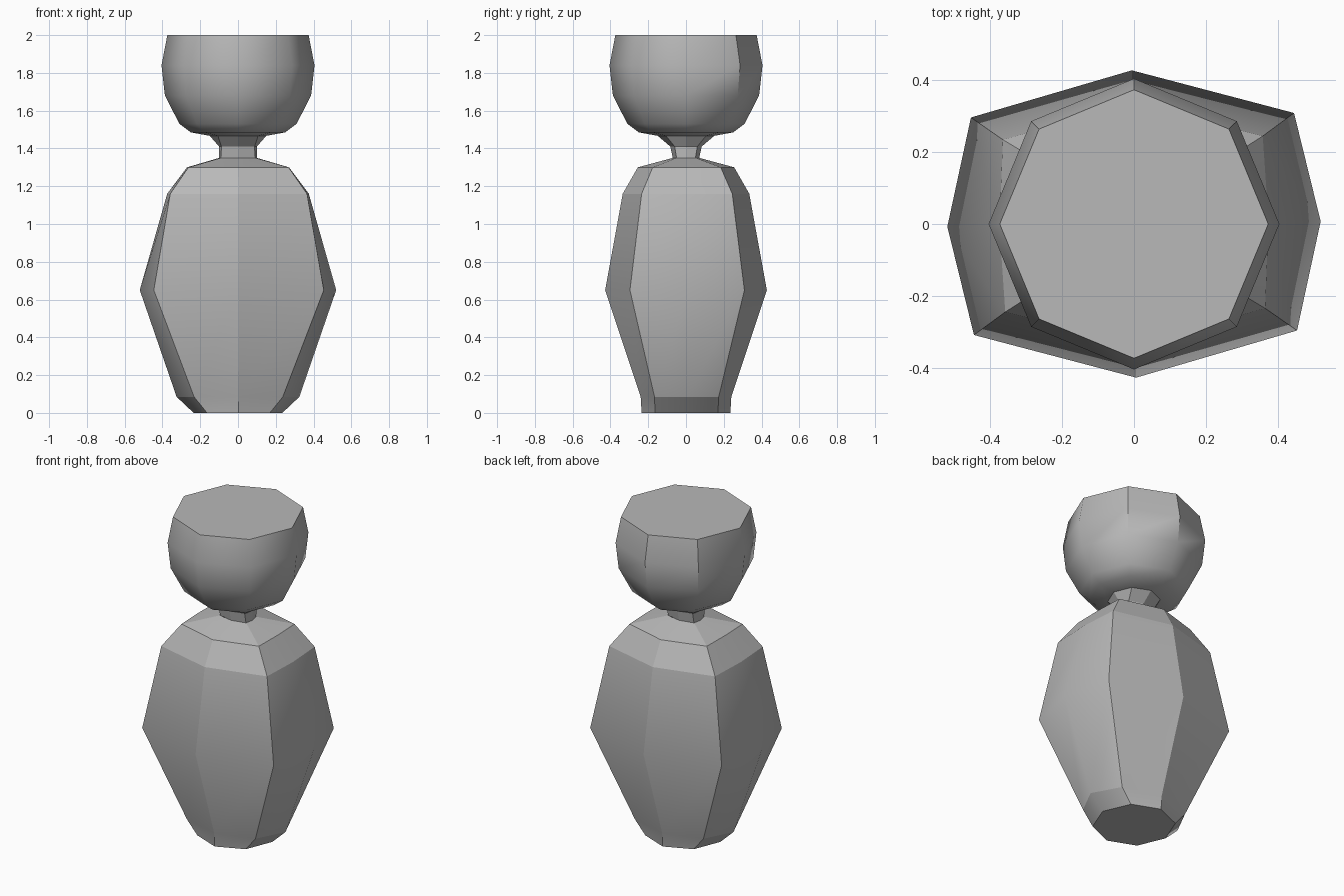
import bpy, bmesh, math

cube = bpy.data.objects.get("Cube")
if cube:
    bpy.data.objects.remove(cube, do_unlink=True)

grey = bpy.data.materials.new("mid_grey")
grey.use_nodes = True
grey.diffuse_color = (0.48, 0.48, 0.48, 1)
grey.node_tree.nodes["Principled BSDF"].inputs["Base Color"].default_value = (0.48, 0.48, 0.48, 1)


def octagon(z, x, y, cx, cy):
    """Eight-sided section: side reach x, front reach y, corners at (cx, cy)."""
    return [(x, 0, z), (cx, cy, z), (0, y, z), (-cx, cy, z),
            (-x, 0, z), (-cx, -cy, z), (0, -y, z), (cx, -cy, z)]


def regular(z, r):
    c = r * math.sqrt(0.5)
    return octagon(z, r, r, c, c)


def loft(name, sections, is_sharp, cap_bottom=False, cap_top=False):
    """Join sections with quads, smooth shade, and crease edges by a rule."""
    bm = bmesh.new()
    rings = [[bm.verts.new(p) for p in s] for s in sections]
    for low, high in zip(rings, rings[1:]):
        for i in range(8):
            j = (i + 1) % 8
            bm.faces.new((low[i], low[j], high[j], high[i]))
    if cap_bottom:
        bm.faces.new(rings[0][::-1])
    if cap_top:
        bm.faces.new(rings[-1])
    bm.normal_update()
    for f in bm.faces:
        f.smooth = True
    for e in bm.edges:
        e.smooth = not is_sharp(e)
    mesh = bpy.data.meshes.new(name)
    bm.to_mesh(mesh)
    bm.free()
    mesh.materials.append(grey)
    obj = bpy.data.objects.new(name, mesh)
    bpy.context.collection.objects.link(obj)
    return obj


def faceted(e):
    return e.calc_face_angle(0) > math.radians(18)


def torso_crease(e):
    # Facets are crisp, apart from the waist line and the middle of each side
    a, b = (v.co for v in e.verts)
    waist = min(a.z, b.z) > 0.6 and max(a.z, b.z) < 0.7
    side_middle = max(abs(a.y), abs(b.y)) < 0.01
    return faceted(e) and not waist and not side_middle


def head_crease(e):
    # Rim and the upper upright edges at the back are crisp
    a, b = (v.co for v in e.verts)
    upright = abs(a.z - b.z) > 0.05
    back = min(a.y, b.y) > 0.1
    return e.calc_face_angle(0) > math.radians(55) or (
        upright and back and min(a.z, b.z) > 1.65)


# Faceted torso with sloping shoulders
torso = loft("torso", [
    regular(0, 0.235),
    octagon(0.085, 0.325, 0.24, 0.235, 0.17),
    octagon(0.65, 0.52, 0.428, 0.45, 0.303),
    octagon(1.16, 0.375, 0.335, 0.362, 0.24),
    octagon(1.3, 0.27, 0.255, 0.265, 0.18),
    octagon(1.35, 0.1, 0.07, 0.09, 0.05),
], torso_crease, cap_bottom=True)
torso.rotation_euler.z = math.radians(0.8)

# Short neck flaring into a collar
loft("neck", [
    octagon(1.35, 0.1, 0.07, 0.09, 0.05),
    octagon(1.41, 0.1, 0.083, 0.088, 0.06),
    regular(1.467, 0.15),
], faceted)

# Rounded head with a flat top
head_profile = [(1.467, 0.15), (1.485, 0.25), (1.53, 0.31),
                (1.68, 0.387), (1.84, 0.405), (2.0, 0.374)]
loft("head", [regular(z, r) for z, r in head_profile], head_crease, cap_top=True)
